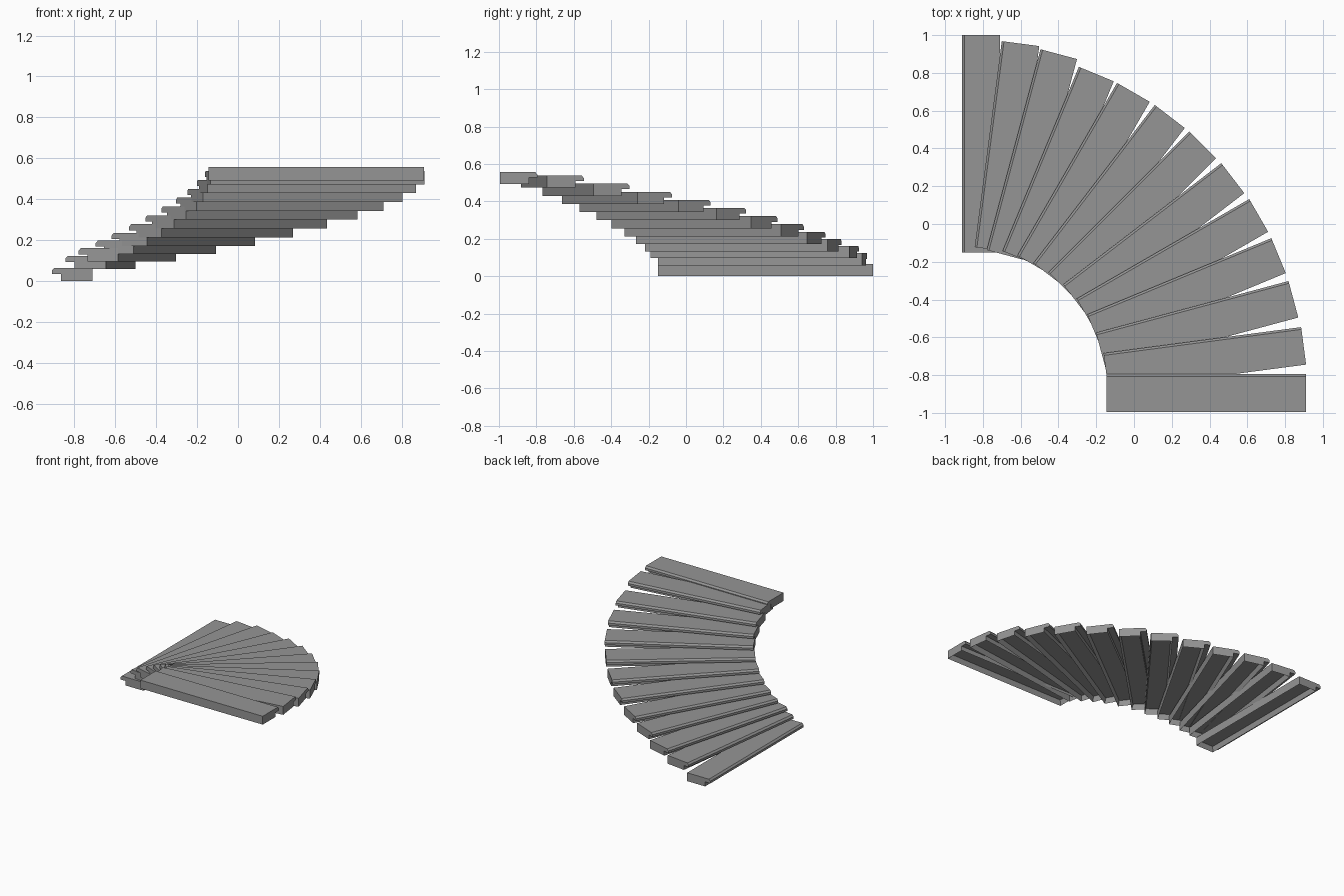
import bpy, bmesh, math
from mathutils import Matrix, Vector

cube = bpy.data.objects.get("Cube")
if cube:
    bpy.data.objects.remove(cube, do_unlink=True)

# Single stone grey
grey = bpy.data.materials.new("grey stone")
grey.use_nodes = True
colour = (0.3, 0.3, 0.3, 1)
grey.diffuse_color = colour
grey.node_tree.nodes["Principled BSDF"].inputs["Base Color"].default_value = colour

# Cross-section of a tread: riser, overhanging chamfered nosing, flat top, back
PROFILE = [(0.2, 0), (0.2, 0.065), (0.012, 0.065), (0, 0.052),
           (0, 0.035), (0.045, 0.035), (0.045, 0)]

# Outer nosing corner and underside height of each tread, lowest first
CORNERS = [(-0.91, 1.0, 0), (-0.70, 0.968, 0.058), (-0.495, 0.925, 0.096),
           (-0.292, 0.832, 0.133), (-0.09, 0.747, 0.171), (0.11, 0.63, 0.213),
           (0.293, 0.49, 0.256), (0.462, 0.322, 0.3), (0.61, 0.132, 0.343),
           (0.727, -0.075, 0.386), (0.818, -0.302, 0.43), (0.885, -0.546, 0.473),
           (0.91, -0.795, 0.492)]
LENGTHS = {0: 1.15, 1: 1.1, 2: 1.1}


def make_tread(index, corner):
    length = LENGTHS.get(index, 1.055)
    bm = bmesh.new()
    # Extrude the section from the outer end to the inner end
    end = bm.faces.new([bm.verts.new((u, 0, z)) for u, z in PROFILE])
    grown = bmesh.ops.extrude_face_region(bm, geom=[end])
    moved = [v for v in grown["geom"] if isinstance(v, bmesh.types.BMVert)]
    bmesh.ops.translate(bm, vec=(0, -length, 0), verts=moved)
    bmesh.ops.recalc_face_normals(bm, faces=bm.faces)
    # Hollow out the underside, leaving a thin rim
    base = min(bm.faces, key=lambda f: f.calc_center_median().z)
    bmesh.ops.inset_region(bm, faces=[base], thickness=0.015)
    bmesh.ops.translate(bm, vec=(0, 0, 0.04), verts=base.verts)
    # Turn the tread around the winding flight
    turn = Matrix.Rotation(-math.radians(90) * index / 12, 4, "Z")
    bm.transform(Matrix.Translation(Vector(corner)) @ turn)
    mesh = bpy.data.meshes.new("stair_tread")
    bm.to_mesh(mesh)
    bm.free()
    mesh.materials.append(grey)
    obj = bpy.data.objects.new(f"stair_tread_{index + 1}", mesh)
    bpy.context.collection.objects.link(obj)


for i, corner in enumerate(CORNERS):
    make_tread(i, corner)
